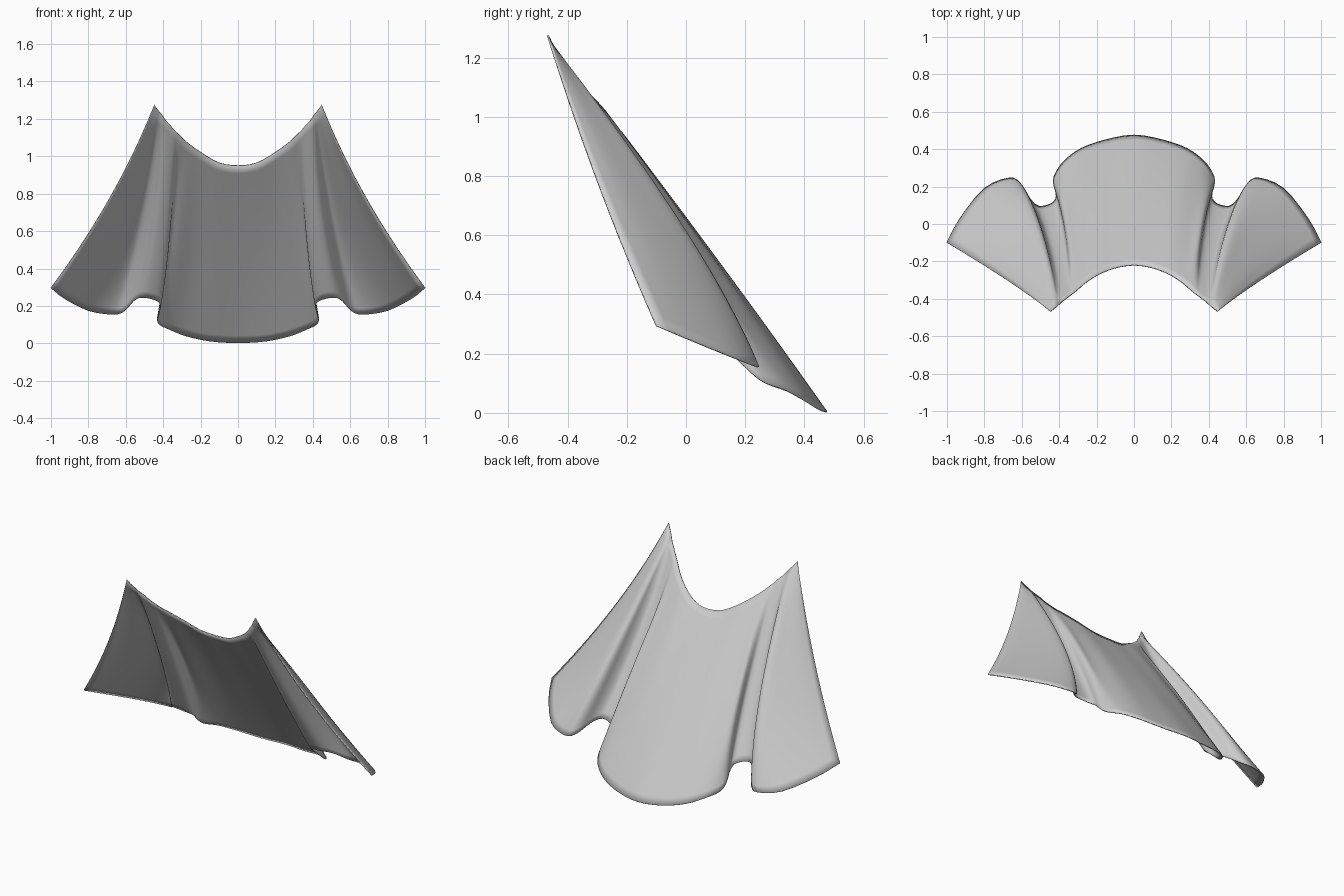
import bpy
from mathutils import Vector

if "Cube" in bpy.data.objects:
    bpy.data.objects.remove(bpy.data.objects["Cube"])

# Half of the cape, centre back to front edge: hem, middle and collar points
HEM = [(0, .475, .003), (.15, .45, .012), (.28, .405, .04), (.37, .34, .075), (.42, .27, .10),
       (.43, .22, .135), (.415, .15, .2), (.44, .11, .23), (.51, .095, .245), (.56, .14, .225),
       (.61, .22, .17), (.67, .245, .155), (.80, .19, .175), (.93, .03, .24), (1, -.1, .295)]
MID = [(0, .135, .475), (.12, .125, .48), (.23, .09, .515), (.32, .04, .54), (.36, .01, .57),
       (.365, -.035, .6), (.365, -.09, .63), (.39, -.13, .665), (.44, -.14, .68), (.475, -.09, .66),
       (.50, -.03, .64), (.54, -.01, .62), (.60, -.09, .66), (.66, -.21, .73), (.68, -.30, .785)]
TOP = [(0, -.22, .95), (.10, -.235, .965), (.19, -.27, 1.015), (.26, -.315, 1.065), (.30, -.35, 1.10),
       (.325, -.37, 1.125), (.345, -.385, 1.145), (.365, -.4, 1.17), (.385, -.415, 1.19), (.40, -.43, 1.21),
       (.41, -.44, 1.225), (.42, -.447, 1.237), (.43, -.455, 1.25), (.438, -.46, 1.262), (.447, -.467, 1.275)]
ROWS, SUB = 24, 3


def spline(points):
    """Smooth curve through all points, SUB steps per span."""
    p = [Vector(q) for q in points]
    first = Vector((-p[1].x, p[1].y, p[1].z))
    p = [first] + p + [p[-1] * 2 - p[-2]]
    out = []
    for i in range(1, len(p) - 2):
        a, b, c, d = p[i - 1:i + 3]
        for k in range(SUB):
            t = k / SUB
            out.append(b + (c - a) * (t / 2) + (a * 2 - b * 5 + c * 4 - d) * (t * t / 2)
                       + (b * 3 - a - c * 3 + d) * (t ** 3 / 2))
    return out + [p[-2]]


# Cloth sheet: a parabola from hem through middle to collar in every column
columns = list(zip(spline(HEM), spline(MID), spline(TOP)))
n = len(columns)
verts = []
for r in range(ROWS + 1):
    t = r / ROWS
    for h, m, c in columns:
        verts.append(h * ((1 - t) * (1 - 2 * t)) + m * (4 * t * (1 - t)) + c * (t * (2 * t - 1)))
faces = [(r * n + i + 1, r * n + i, (r + 1) * n + i, (r + 1) * n + i + 1)
         for r in range(ROWS) for i in range(n - 1)]

mesh = bpy.data.meshes.new("cape")
mesh.from_pydata(verts, [], faces)
cape = bpy.data.objects.new("cape", mesh)
bpy.context.collection.objects.link(cape)

# Other half and a thin cloth thickness
mirror = cape.modifiers.new("mirror", 'MIRROR')
mirror.use_clip = True
solid = cape.modifiers.new("thickness", 'SOLIDIFY')
solid.thickness = 0.006
solid.offset = 0

bpy.context.view_layer.objects.active = cape
cape.select_set(True)
bpy.ops.object.shade_smooth_by_angle(angle=0.9)
